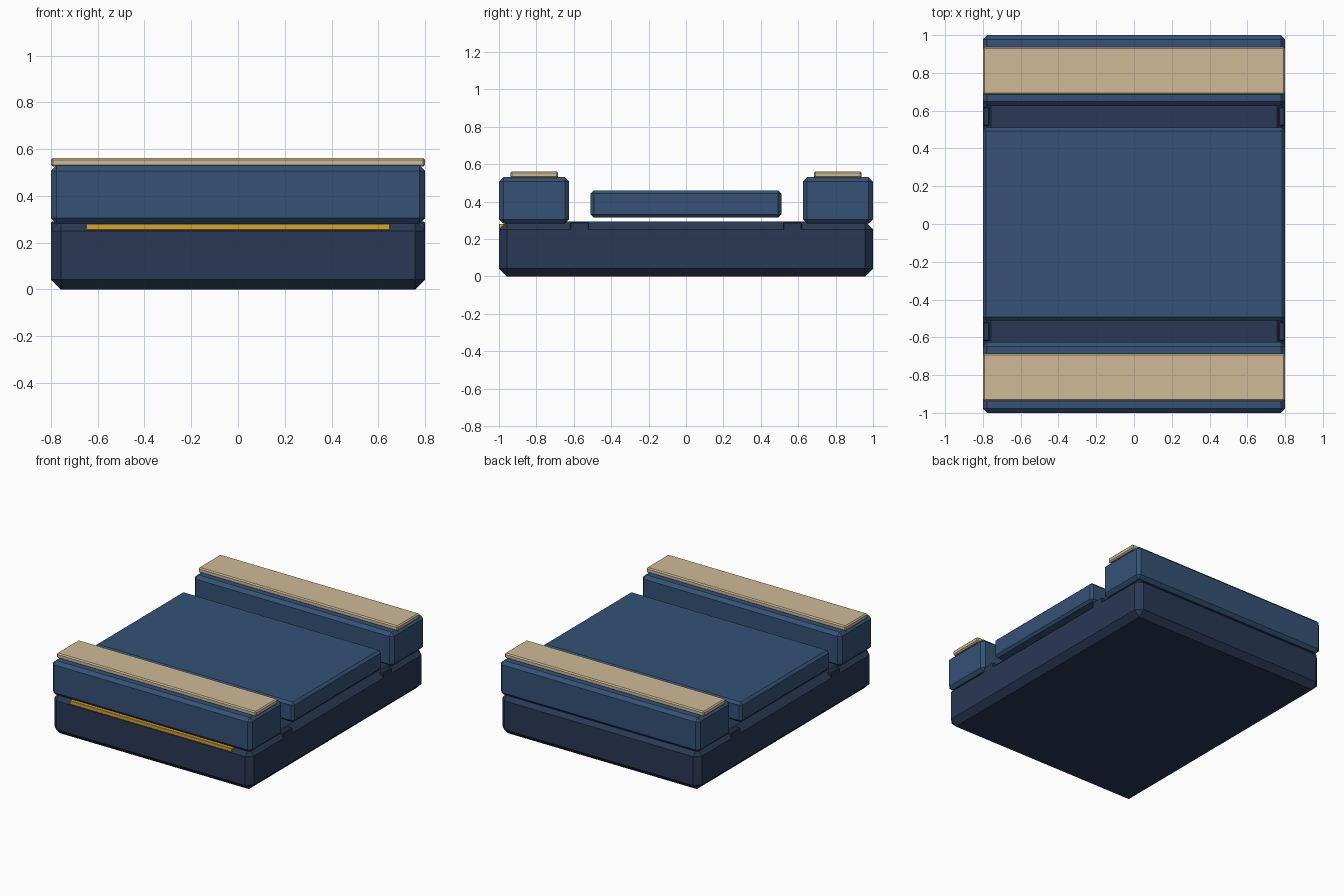
import bpy, bmesh
from mathutils import Vector

if "Cube" in bpy.data.objects:
    bpy.data.objects.remove(bpy.data.objects["Cube"])


def material(name, rgb):
    m = bpy.data.materials.new(name)
    m.diffuse_color = (*rgb, 1)
    m.use_nodes = True
    m.node_tree.nodes["Principled BSDF"].inputs["Base Color"].default_value = m.diffuse_color
    return m


NAVY = material("navy", (0.022, 0.040, 0.090))
BLUE = material("blue", (0.035, 0.085, 0.180))
TAN = material("tan", (0.62, 0.49, 0.31))
GOLD = material("gold", (0.70, 0.36, 0.03))


def block(name, lo, hi, chamfer, mat):
    """Box between two corners with flat chamfered edges."""
    lo, hi = Vector(lo), Vector(hi)
    bm = bmesh.new()
    bmesh.ops.create_cube(bm, size=1)
    bmesh.ops.scale(bm, vec=hi - lo, verts=bm.verts)
    mesh = bpy.data.meshes.new(name)
    bm.to_mesh(mesh)
    bm.free()
    mesh.materials.append(mat)
    ob = bpy.data.objects.new(name, mesh)
    ob.location = (lo + hi) / 2
    bpy.context.collection.objects.link(ob)
    if chamfer:
        bev = ob.modifiers.new("chamfer", "BEVEL")
        bev.width = chamfer
        bev.segments = 1
    return ob


# Lower body and floating centre slab
block("base", (-0.8, -1, 0), (0.8, 1, 0.293), 0.042, NAVY)
block("centre_slab", (-0.8, -0.51, 0.315), (0.8, 0.51, 0.46), 0.017, BLUE)

# Raised end blocks with pads, and small spacers on the base rim
for side, s in (("front", -1), ("back", 1)):
    def span(a, b):
        return sorted((s * a, s * b))

    y0, y1 = span(0.625, 1)
    block(side + "_end_block", (-0.8, y0, 0.282), (0.8, y1, 0.53), 0.023, BLUE)
    y0, y1 = span(0.685, 0.938)
    block(side + "_pad", (-0.8, y0, 0.525), (0.8, y1, 0.562), 0.008, TAN)
    y0, y1 = span(0.52, 0.62)
    for hand, x0, x1 in (("left", -0.8, -0.765), ("right", 0.765, 0.8)):
        block(f"{side}_{hand}_spacer", (x0, y0, 0.23), (x1, y1, 0.29), 0.005, NAVY)

# Gold trim strip along the front edge
block("front_trim", (-0.65, -1, 0.255), (0.65, -0.97, 0.281), 0.002, GOLD)
